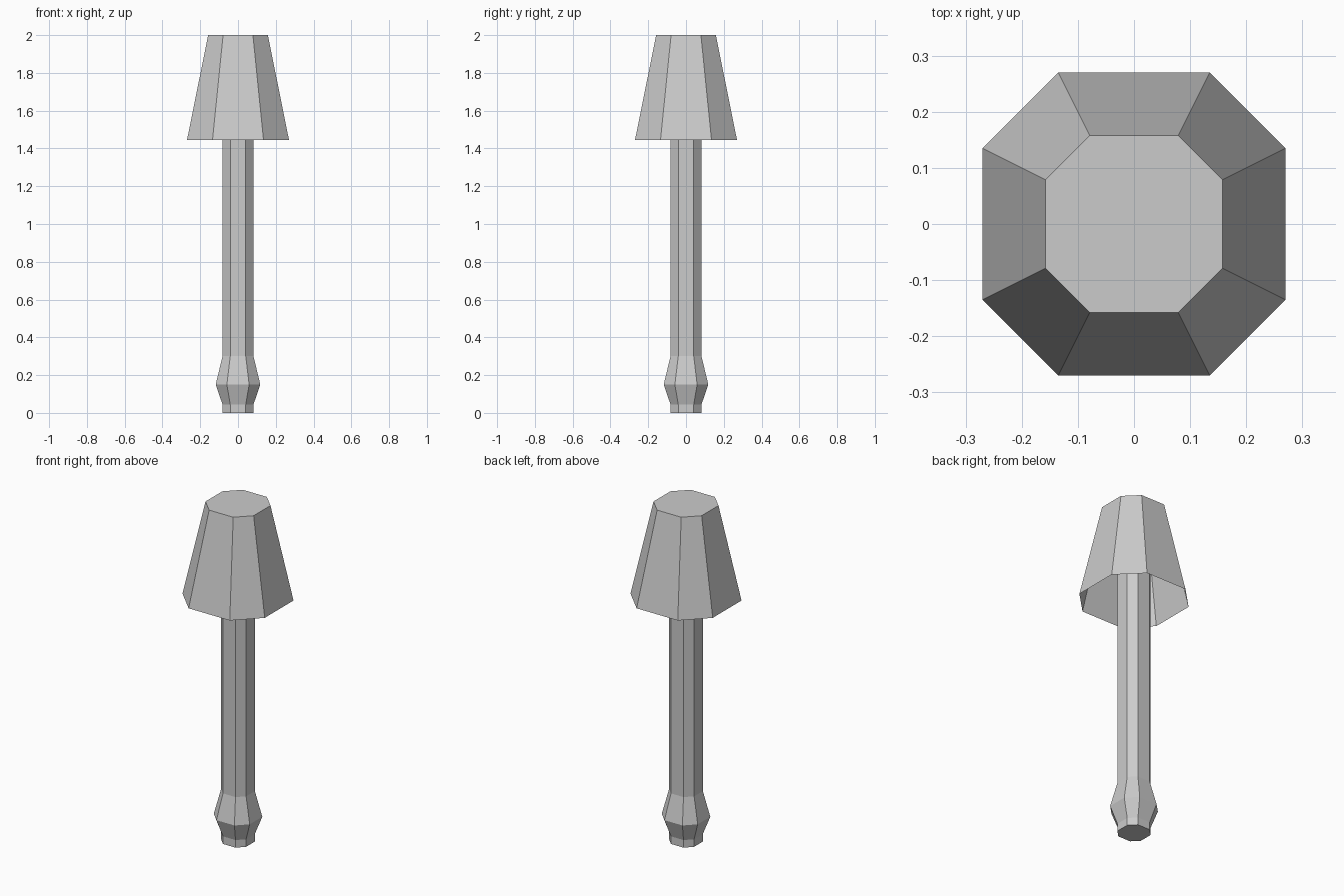
import bpy, bmesh

if "Cube" in bpy.data.objects:
    bpy.data.objects.remove(bpy.data.objects["Cube"])


def octagon_loft(name, profile, cap_bottom=False, cap_top=False):
    """Loft eight-sided rings; profile is (half width, z) from bottom to top."""
    corners = [(1, -.5), (1, .5), (.5, 1), (-.5, 1),
               (-1, .5), (-1, -.5), (-.5, -1), (.5, -1)]
    bm = bmesh.new()
    rings = [[bm.verts.new((x * r, y * r, z)) for x, y in corners]
             for r, z in profile]
    for low, high in zip(rings, rings[1:]):
        for i in range(8):
            j = (i + 1) % 8
            bm.faces.new((low[i], low[j], high[j], high[i]))
    if cap_bottom:
        bm.faces.new(rings[0][::-1])
    if cap_top:
        bm.faces.new(rings[-1])
    mesh = bpy.data.meshes.new(name)
    bm.to_mesh(mesh)
    bm.free()
    obj = bpy.data.objects.new(name, mesh)
    bpy.context.collection.objects.link(obj)
    return obj


# Post with a flared foot, running up inside the shade to its top
octagon_loft("lamp_post", [(.082, 0), (.082, .045), (.118, .15),
                           (.082, .30), (.082, 2.0)], cap_bottom=True)

# Tapered shade, closed on top and open underneath
octagon_loft("lamp_shade", [(.27, 1.445), (.158, 2.0)], cap_top=True)
